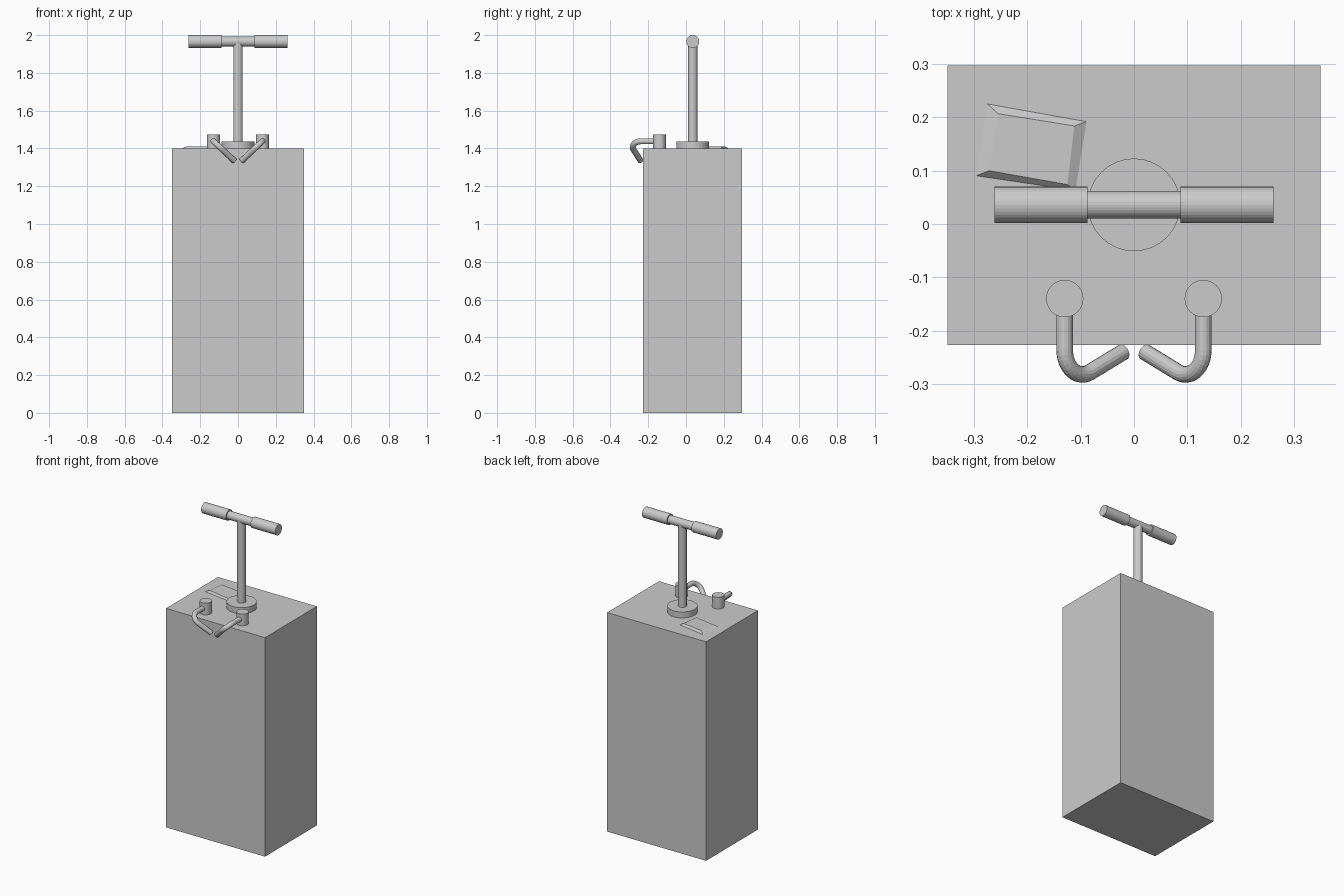
import bpy, bmesh
from math import radians, tan, cos, sin, pi
from mathutils import Vector

if "Cube" in bpy.data.objects:
    bpy.data.objects.remove(bpy.data.objects["Cube"])

SHAFT_Y = 0.036


def box(name, lo, hi):
    lo, hi = Vector(lo), Vector(hi)
    bpy.ops.mesh.primitive_cube_add(size=1, location=(lo + hi) / 2)
    ob = bpy.context.object
    ob.name = name
    ob.scale = hi - lo
    bpy.ops.object.transform_apply(location=False, rotation=False, scale=True)
    return ob


def rod(name, a, b, r):
    a, b = Vector(a), Vector(b)
    bpy.ops.mesh.primitive_cylinder_add(vertices=32, radius=r, depth=(b - a).length,
                                        location=(a + b) / 2)
    ob = bpy.context.object
    ob.name = name
    ob.rotation_euler = (b - a).to_track_quat('Z', 'Y').to_euler()
    return ob


def filleted(a, corner, b, t, n=12):
    """Path a-corner-b with the corner rounded over tangent length t."""
    a, c, b = Vector(a), Vector(corner), Vector(b)
    u, v = (a - c).normalized(), (b - c).normalized()
    half = u.angle(v) / 2
    r = t * tan(half)
    center = c + (u + v).normalized() * (t / cos(half))
    start = c + u * t - center
    turn = pi - 2 * half
    arc = [center + start * cos(turn * i / n) - u * r * sin(turn * i / n)
           for i in range(n + 1)]
    return [a] + arc + [b]


def tube(name, pts, r):
    cu = bpy.data.curves.new(name, 'CURVE')
    cu.dimensions = '3D'
    cu.bevel_depth = r
    cu.bevel_resolution = 6
    cu.use_fill_caps = True
    sp = cu.splines.new('POLY')
    sp.points.add(len(pts) - 1)
    for p, q in zip(sp.points, pts):
        p.co = (*q, 1)
    sp.use_smooth = False
    ob = bpy.data.objects.new(name, cu)
    bpy.context.collection.objects.link(ob)
    return ob


# Main case
box("case", (-0.35, -0.227, 0), (0.35, 0.297, 1.4))

# Plunger: collar, shaft and crossbar
rod("collar", (0, SHAFT_Y, 1.4), (0, SHAFT_Y, 1.438), 0.087)
rod("plunger_shaft", (0, SHAFT_Y, 1.4), (0, SHAFT_Y, 1.966), 0.025)
rod("crossbar", (-0.1, SHAFT_Y, 1.966), (0.1, SHAFT_Y, 1.966), 0.026)

for side, s in (("left", -1), ("right", 1)):
    # Hand grips
    rod("grip_" + side, (s * 0.087, SHAFT_Y, 1.966), (s * 0.262, SHAFT_Y, 1.966), 0.034)
    # Terminal posts with bent wires hanging over the front
    rod("terminal_" + side, (s * 0.13, -0.14, 1.4), (s * 0.13, -0.14, 1.475), 0.035)
    tube("wire_" + side, filleted((s * 0.13, -0.14, 1.438), (s * 0.13, -0.307, 1.438),
                                  (s * 0.02, -0.24, 1.335), 0.07), 0.0155)

# Thin bevelled plate lying askew on the top
outer = [(-0.298, 0.09), (-0.108, 0.062), (-0.087, 0.193), (-0.277, 0.227)]
inner = [(-0.272, 0.1), (-0.125, 0.074), (-0.112, 0.184), (-0.255, 0.207)]
bm = bmesh.new()
low = [bm.verts.new((x, y, 1.399)) for x, y in outer]
top = [bm.verts.new((x, y, 1.411)) for x, y in inner]
bm.faces.new(low[::-1])
bm.faces.new(top)
for i in range(4):
    j = (i + 1) % 4
    bm.faces.new((low[i], low[j], top[j], top[i]))
me = bpy.data.meshes.new("plate")
bm.to_mesh(me)
bm.free()
bpy.context.collection.objects.link(bpy.data.objects.new("plate", me))
